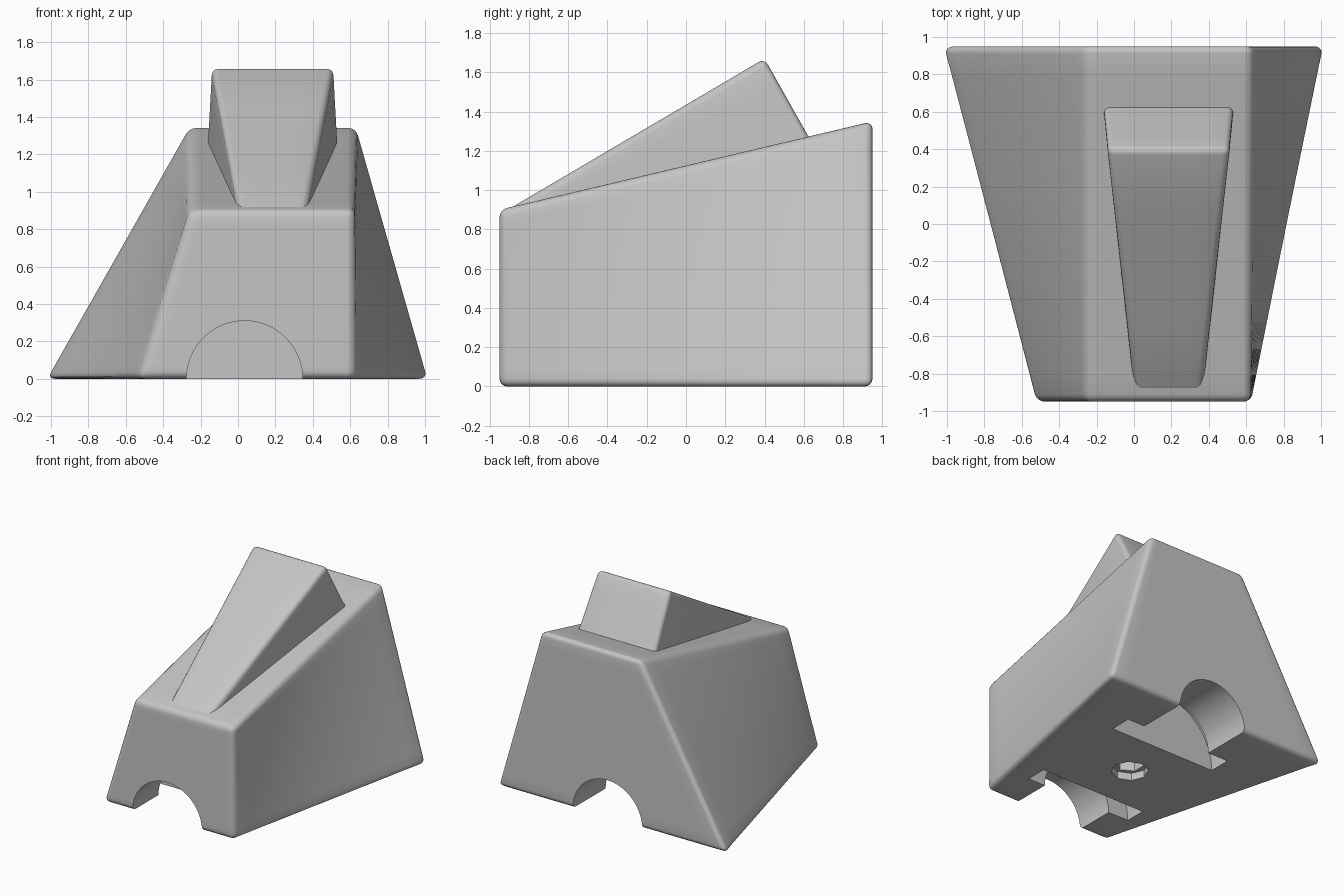
import bpy
import bmesh
from math import radians
from mathutils import Vector

cube = bpy.data.objects.get("Cube")
if cube:
    bpy.data.objects.remove(cube)

grey = bpy.data.materials.new("Plain grey")
grey.use_nodes = True
colour = (0.56, 0.56, 0.56, 1)
grey.diffuse_color = colour
grey.node_tree.nodes["Principled BSDF"].inputs["Base Color"].default_value = colour


def make_object(name, bm):
    bmesh.ops.recalc_face_normals(bm, faces=bm.faces)
    mesh = bpy.data.meshes.new(name)
    bm.to_mesh(mesh)
    bm.free()
    mesh.materials.append(grey)
    obj = bpy.data.objects.new(name, mesh)
    bpy.context.collection.objects.link(obj)
    return obj


def warped_block(name, bottom, top, cuts):
    """Block between two quads; corners run front left, front right, back left, back right."""
    corners = [Vector(p) for p in bottom + top]
    bm = bmesh.new()
    bmesh.ops.create_cube(bm, size=1)
    bmesh.ops.subdivide_edges(bm, edges=bm.edges[:], cuts=cuts, use_grid_fill=True)
    for v in bm.verts:
        u, t, w = v.co + Vector((0.5, 0.5, 0.5))
        rows = [corners[i].lerp(corners[i + 1], u) for i in (0, 2, 4, 6)]
        v.co = rows[0].lerp(rows[1], t).lerp(rows[2].lerp(rows[3], t), w)
    return make_object(name, bm)


def add_bevel(obj, width):
    mod = obj.modifiers.new("Rounded edges", 'BEVEL')
    mod.width = width
    mod.segments = 4
    mod.limit_method = 'ANGLE'
    mod.angle_limit = radians(30)


def cutter(name, radius, start, end, axis, x, other, sides):
    """Cylinder along y or z, used only for cutting."""
    bm = bmesh.new()
    bmesh.ops.create_cone(bm, cap_ends=True, segments=sides, radius1=radius,
                          radius2=radius, depth=end - start)
    mid = (start + end) / 2
    for v in bm.verts:
        c = v.co.copy()
        if axis == 'Y':
            v.co = (c.x + x, c.z + mid, c.y + other)
        else:
            v.co = (c.x + x, c.y + other, c.z + mid)
    obj = make_object(name, bm)
    obj.hide_render = True
    return obj


def finish(obj):
    bpy.ops.object.select_all(action='DESELECT')
    obj.select_set(True)
    bpy.context.view_layer.objects.active = obj
    bpy.ops.object.convert(target='MESH')
    bpy.ops.object.shade_smooth_by_angle(angle=radians(32))


# Sloped body with twisted sides
body = warped_block(
    "body",
    [(-0.53, -0.95, 0), (0.625, -0.95, 0), (-1.03, 0.95, 0), (1.02, 0.95, 0)],
    [(-0.26, -0.95, 0.9), (0.625, -0.95, 0.9), (-0.26, 0.95, 1.35), (0.63, 0.95, 1.35)],
    11)
add_bevel(body, 0.04)

# Arched tunnels, wider half-disc pockets behind them, and the fixing hole below
cutters = [
    cutter("front_tunnel_cutter", 0.31, -1.2, -0.5, 'Y', 0.035, 0, 64),
    cutter("back_tunnel_cutter", 0.31, 0.4, 1.2, 'Y', 0.035, 0, 64),
    cutter("front_pocket_cutter", 0.48, -0.62, -0.45, 'Y', 0.02, 0, 64),
    cutter("back_pocket_cutter", 0.48, 0.35, 0.53, 'Y', 0.02, 0, 64),
    cutter("fixing_hole_cutter", 0.14, -0.2, 0.06, 'Z', 0, -0.05, 8),
    cutter("fixing_bore_cutter", 0.11, -0.2, 0.3, 'Z', 0, -0.05, 6),
]
for c in cutters:
    mod = body.modifiers.new(c.name, 'BOOLEAN')
    mod.operation = 'DIFFERENCE'
    mod.solver = 'EXACT'
    mod.object = c
finish(body)
for c in cutters:
    bpy.data.objects.remove(c)

# Tapered wedge rising from the sloped top
mid = 0.185
wedge = warped_block(
    "top_wedge",
    [(mid - 0.19, -0.88, 0.75), (mid + 0.19, -0.88, 0.75),
     (mid - 0.355, 0.69, 1.155), (mid + 0.355, 0.69, 1.155)],
    [(mid - 0.18, -0.9, 0.905), (mid + 0.18, -0.9, 0.905),
     (mid - 0.327, 0.4, 1.67), (mid + 0.327, 0.4, 1.67)],
    3)
add_bevel(wedge, 0.035)
finish(wedge)
